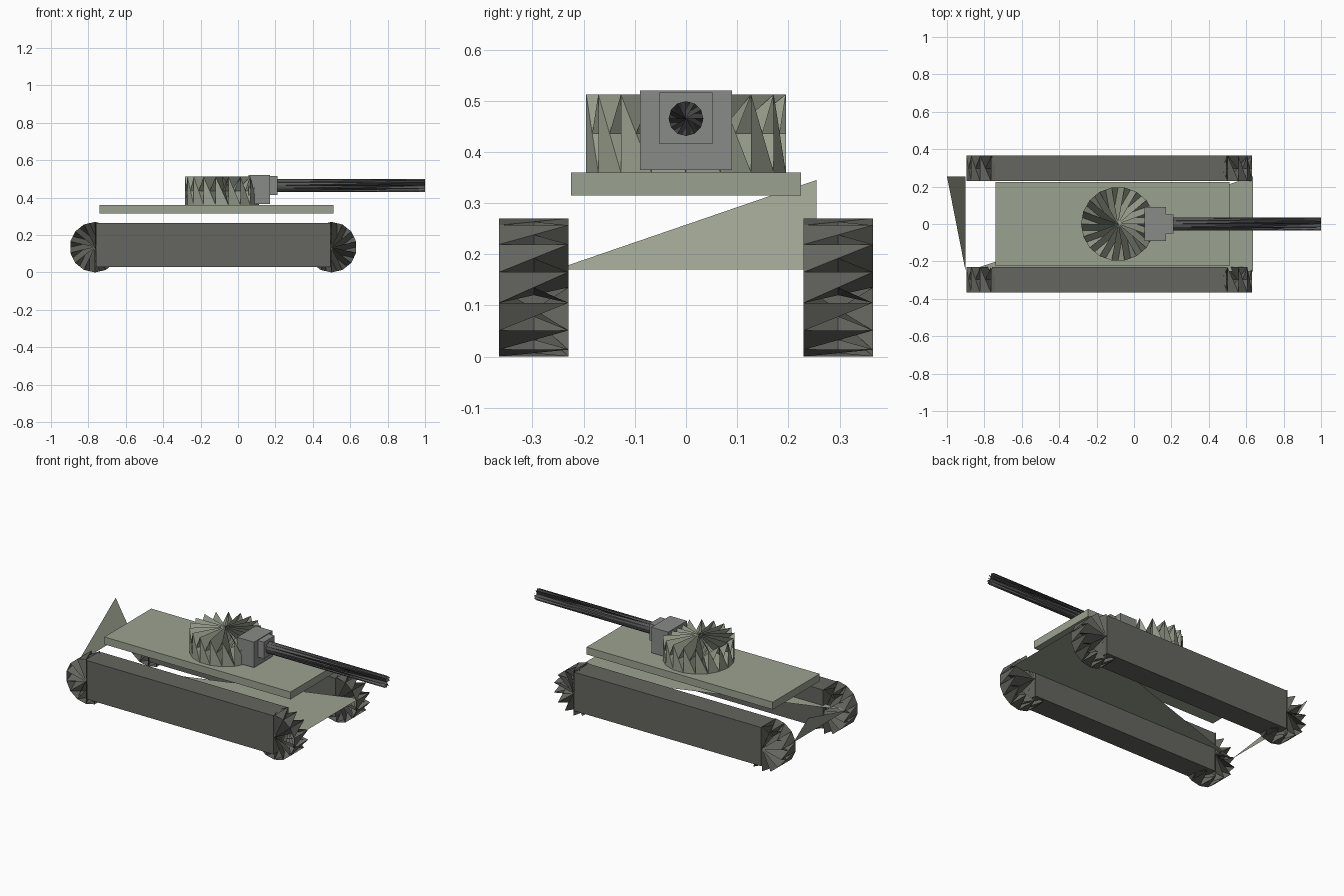
import bpy, math
from mathutils import Vector

if "Cube" in bpy.data.objects:
    bpy.data.objects.remove(bpy.data.objects["Cube"])


def material(name, rgb):
    m = bpy.data.materials.new(name)
    m.diffuse_color = (*rgb, 1)
    m.use_nodes = True
    m.node_tree.nodes["Principled BSDF"].inputs["Base Color"].default_value = m.diffuse_color
    return m


GREEN = material("olive", (0.33, 0.36, 0.28))
DARK = material("dark_track", (0.13, 0.13, 0.115))
GREY = material("gun_grey", (0.25, 0.26, 0.25))
STEEL = material("dark_steel", (0.10, 0.10, 0.10))


def mesh_part(name, verts, faces, mat):
    me = bpy.data.meshes.new(name)
    me.from_pydata(verts, [], faces)
    me.materials.append(mat)
    ob = bpy.data.objects.new(name, me)
    bpy.context.collection.objects.link(ob)
    return ob


def box(name, x, y, z, mat):
    v = [(a, b, c) for a in x for b in y for c in z]
    f = [(0, 1, 3, 2), (4, 6, 7, 5), (0, 4, 5, 1), (2, 3, 7, 6), (0, 2, 6, 4), (1, 5, 7, 3)]
    return mesh_part(name, v, f, mat)


def bladed_drum(name, start, end, r, n, mat):
    """Drum of folded blades: saw-tooth rims joined to both hub centres."""
    a, b = Vector(start), Vector(end)
    axis = (b - a).normalized()
    u = Vector((0, 0, 1)) if abs(axis.z) < 0.5 else Vector((1, 0, 0))
    w = axis.cross(u)
    verts = [a, b]
    for i in range(n):
        t = 2 * math.pi * i / n
        off = (u * math.cos(t) + w * math.sin(t)) * r
        verts += [a + off, b + off]
    faces = []
    for i in range(n):
        a0, b0 = 2 + 2 * i, 3 + 2 * i
        j = (i + 1) % n
        a1, b1 = 2 + 2 * j, 3 + 2 * j
        faces += [(1, b0, a1), (0, a0, b1), (a0, a1, b0)]
    return mesh_part(name, verts, faces, mat)


# Tracks: long box with a bladed wheel at each end
for side, s in (("left", 1), ("right", -1)):
    y = sorted((s * 0.23, s * 0.365))
    box(f"{side}_track", (-0.76, 0.495), y, (0.03, 0.265), DARK)
    for end, x in (("rear", -0.765), ("front", 0.5)):
        bladed_drum(f"{side}_{end}_wheel", (x, y[0], 0.135), (x, y[1], 0.135), 0.135, 14, DARK)

# Lower hull: open floor and tail plates
mesh_part("hull_plates",
          [(-0.9, -0.255, 0.17), (0.635, -0.255, 0.17), (0.635, 0.255, 0.17),
           (-0.9, 0.255, 0.17), (-1.0, 0.255, 0.345)],
          [(0, 2, 1), (0, 4, 3)], GREEN)

# Upper deck
box("deck", (-0.74, 0.51), (-0.225, 0.225), (0.315, 0.36), GREEN)

# Turret and gun
bladed_drum("turret", (-0.085, 0, 0.36), (-0.085, 0, 0.512), 0.198, 18, GREEN)
box("gun_mantlet", (0.057, 0.17), (-0.09, 0.09), (0.365, 0.52), GREY)
box("barrel_collar", (0.17, 0.21), (-0.052, 0.052), (0.415, 0.516), GREY)
bladed_drum("gun_barrel", (0.2, 0, 0.465), (1.0, 0, 0.465), 0.034, 12, STEEL)
